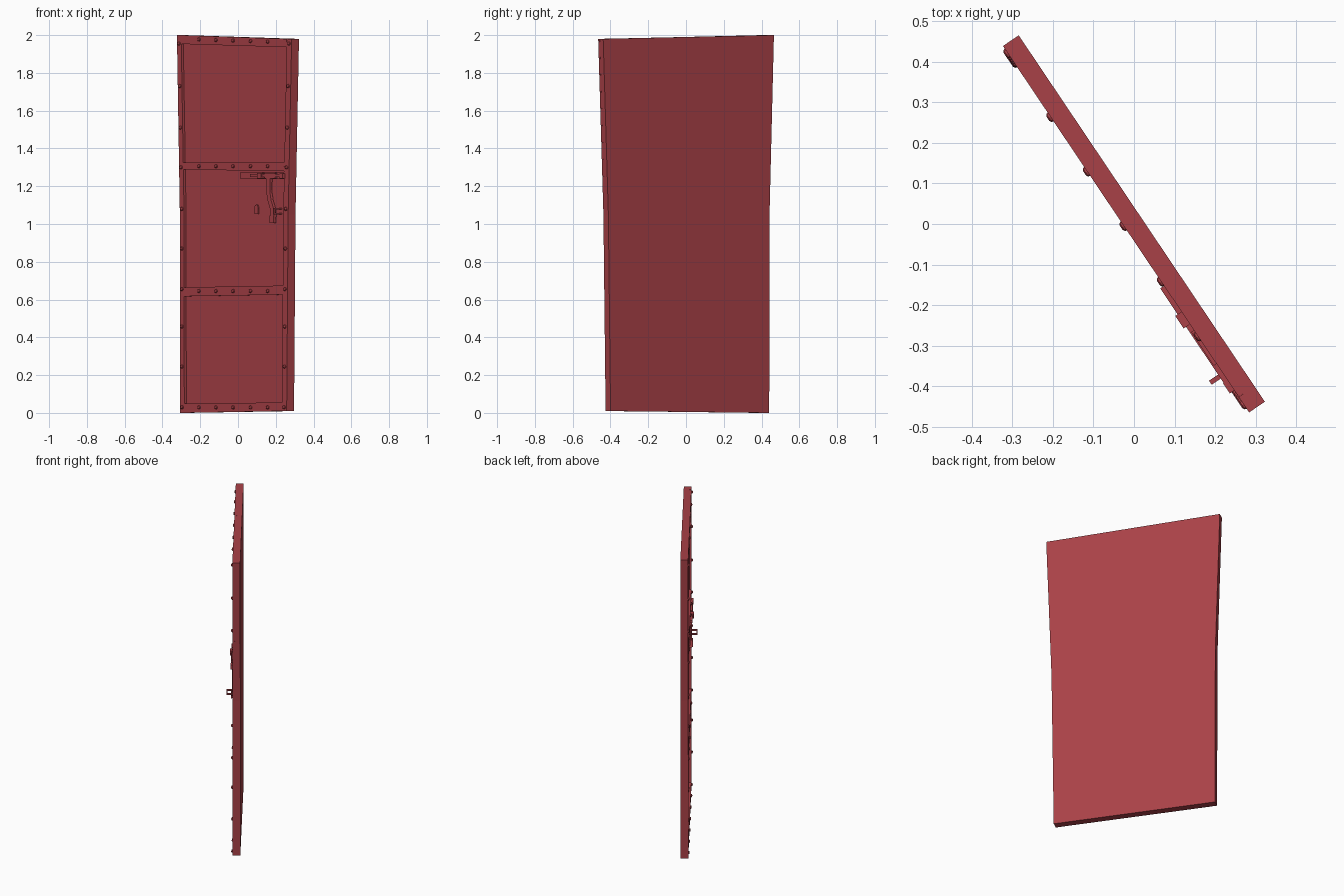
import bpy, bmesh, math

if "Cube" in bpy.data.objects:
    bpy.data.objects.remove(bpy.data.objects["Cube"])

# One red paint for everything
red = bpy.data.materials.new("red_paint")
red.diffuse_color = (0.40, 0.053, 0.064, 1)
red.use_nodes = True
red.node_tree.nodes["Principled BSDF"].inputs["Base Color"].default_value = red.diffuse_color

# Door space: s along the width, z up, n out of the front; the door stands swung open
UX, UY = 0.5577, -0.830
def P(s, z, n):
    return (UX * s + UY * n, UY * s - UX * n, z)

def finish(bm, name):
    bmesh.ops.recalc_face_normals(bm, faces=bm.faces)
    me = bpy.data.meshes.new(name)
    bm.to_mesh(me)
    bm.free()
    me.materials.append(red)
    ob = bpy.data.objects.new(name, me)
    bpy.context.collection.objects.link(ob)
    return ob

def prism(name, outline, n0, n1):
    """Extrude an (s, z) outline from depth n0 to n1."""
    bm = bmesh.new()
    a = [bm.verts.new(P(s, z, n0)) for s, z in outline]
    b = [bm.verts.new(P(s, z, n1)) for s, z in outline]
    bm.faces.new(a)
    bm.faces.new(b)
    k = len(a)
    for i in range(k):
        j = (i + 1) % k
        bm.faces.new((a[i], a[j], b[j], b[i]))
    return finish(bm, name)

def box(name, s0, s1, z0, z1, n0, n1):
    return prism(name, [(s0, z0), (s1, z0), (s1, z1), (s0, z1)], n0, n1)

# Slightly crooked outline of the door leaf
MID = 1.05
def left(z):
    return -0.515 - 0.002 * z / MID if z < MID else -0.517 - 0.028 * (z - MID) / (2 - MID)
def right(z):
    return 0.497 + 0.014 * z / MID if z < MID else 0.511 + 0.033 * (z - MID) / (1.98 - MID)
def top(s):
    return 1.99 - 0.0184 * s
def bottom(s):
    return 0.005 + 0.0095 * s

BACK, PANEL, FRONT = -0.0235, 0.0105, 0.0235
W = 0.046
lt, rt, lb, rb = left(2), right(1.98), left(0), right(0)

# Door leaf
prism("door_leaf", [(lb, bottom(lb)), (rb, bottom(rb)), (right(MID), MID),
                    (rt, top(rt)), (lt, top(lt)), (left(MID), MID)], BACK, PANEL)

# Raised side strips
for name, edge, d in (("left_strip", left, W - 0.006), ("right_strip", right, -W)):
    e0, e1, e2 = edge(0), edge(MID), edge(1.99)
    prism(name, [(e0, bottom(e0)), (e0 + d, bottom(e0 + d)), (e1 + d, MID),
                 (e2 + d, top(e2 + d)), (e2, top(e2)), (e1, MID)], PANEL - 0.001, FRONT)

# Raised cross strips: lower and upper heights at left and right ends
for name, zl0, zr0, zl1, zr1 in (
        ("bottom_strip", bottom(lb), bottom(rb), 0.05, 0.055),
        ("lower_strip", 0.617, 0.626, 0.665, 0.674),
        ("upper_strip", 1.288, 1.280, 1.326, 1.328),
        ("top_strip", 1.953, 1.936, top(lt), top(rt))):
    def inner(z, sign):
        return left(z) + W - 0.006 if sign < 0 else right(z) - W
    prism(name, [(inner(zl0, -1), zl0), (inner(zr0, 1), zr0),
                 (inner(zr1, 1), zr1), (inner(zl1, -1), zl1)], PANEL - 0.001, FRONT)

# Rivets: low six-sided domes
bm = bmesh.new()
def rivet(s, z, r=0.014, h=0.008):
    rings = []
    for rad, n in ((r, FRONT - 0.002), (r * 0.85, FRONT + h * 0.6), (r * 0.45, FRONT + h)):
        rings.append([bm.verts.new(P(s + rad * math.cos(t * math.pi / 4),
                                     z + rad * 0.75 * math.sin(t * math.pi / 4), n))
                      for t in range(8)])
    for a, b in zip(rings, rings[1:]):
        for i in range(8):
            j = (i + 1) % 8
            bm.faces.new((a[i], a[j], b[j], b[i]))
    bm.faces.new(rings[-1])

for s in (-0.334, -0.172, -0.010, 0.155, 0.318):
    for z in (0.029, 0.645, 1.306, 1.971 - 0.018 * s):
        rivet(s, z)
for z in (0.03, 0.245, 0.457, 0.655, 0.87, 1.08, 1.30, 1.51, 1.73, 1.955):
    rivet(left(z) + 0.02, z)
    rivet(right(z) - 0.023, z)
finish(bm, "rivets")

# Bolt lock: back plate, sliding bar, guides and catch
box("bolt_plate", 0.053, 0.465, 1.238, 1.275, PANEL - 0.001, 0.020)
box("bolt_bar", 0.168, 0.45, 1.248, 1.266, 0.018, 0.035)
box("bolt_guide", 0.245, 0.282, 1.242, 1.271, 0.018, 0.042)
box("bolt_sleeve", 0.30, 0.40, 1.242, 1.270, 0.018, 0.032)
box("bolt_catch", 0.448, 0.479, 1.240, 1.268, 0.018, 0.037)

# Swinging hasp arm hanging from the bolt
arm = [(0.330, 1.25, 0.020), (0.330, 1.17, 0.017), (0.342, 1.125, 0.017),
       (0.366, 1.08, 0.017), (0.370, 1.045, 0.018), (0.362, 1.005, 0.021)]
prism("hasp_arm", [(s - w, z) for s, z, w in arm] + [(s + w, z) for s, z, w in reversed(arm)],
      0.016, 0.030)
box("hasp_tip", 0.350, 0.386, 1.005, 1.045, 0.028, 0.034)

# Padlock staple: two legs and a bridge
for name, z in (("staple_upper_leg", 1.076), ("staple_lower_leg", 1.049)):
    box(name, 0.424, 0.436, z, z + 0.008, PANEL - 0.001, 0.062)
box("staple_bridge", 0.424, 0.436, 1.057, 1.076, 0.054, 0.062)
box("staple_plate", 0.405, 0.452, 1.035, 1.098, PANEL - 0.001, 0.0135)

# Keyhole cover: round head with a tapering skirt
head = [(0.198 + 0.018 * math.cos(math.radians(a)), 1.085 + 0.018 * math.sin(math.radians(a)))
        for a in range(-30, 211, 40)]
prism("keyhole_cover", head + [(0.180, 1.052), (0.216, 1.052)], PANEL - 0.001, 0.017)
